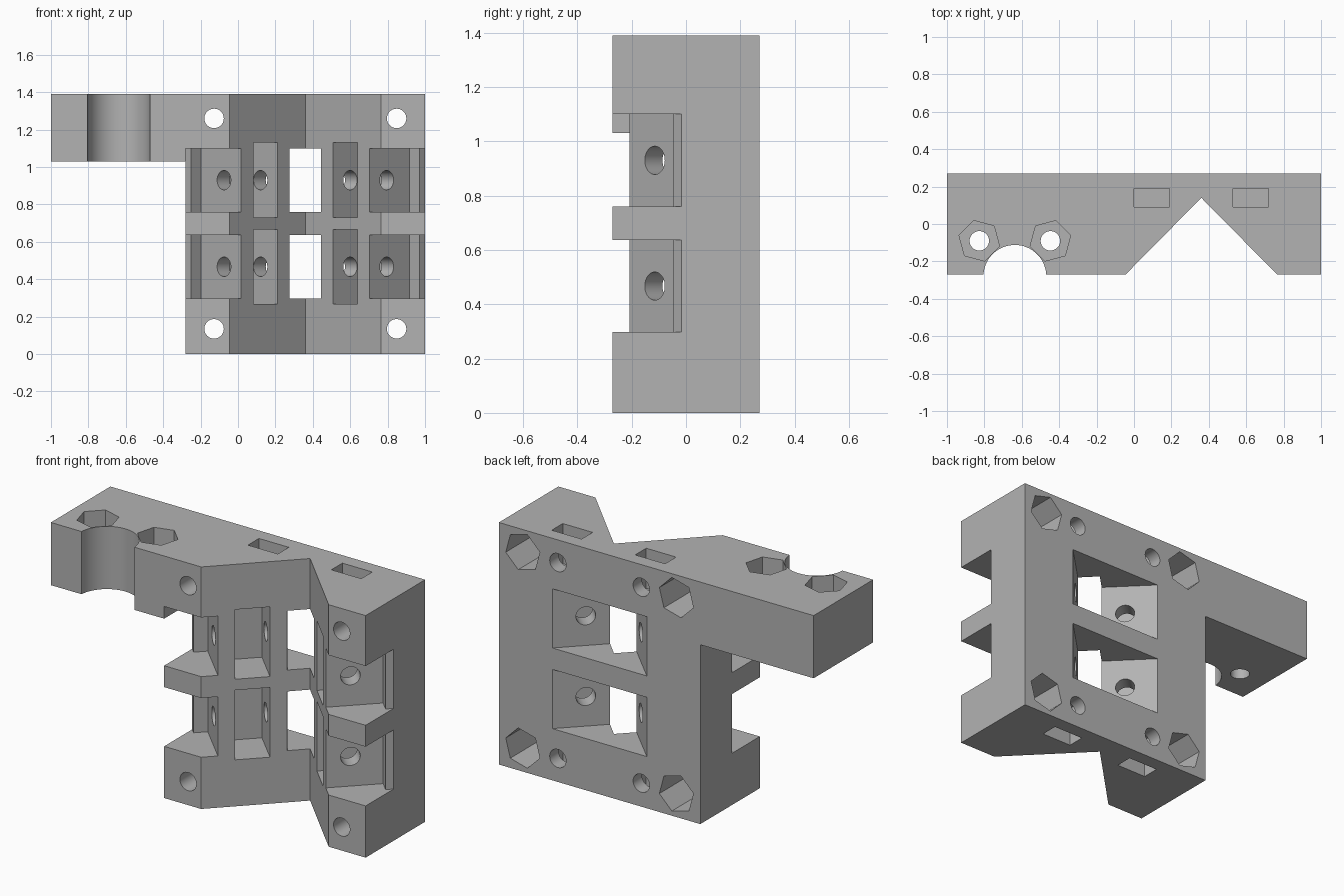
import bpy, bmesh, math
from mathutils import Vector

if "Cube" in bpy.data.objects:
    bpy.data.objects.remove(bpy.data.objects["Cube"], do_unlink=True)

grey = bpy.data.materials.new("plain_grey")
grey.use_nodes = True
grey.diffuse_color = (0.45, 0.45, 0.45, 1)
grey.node_tree.nodes["Principled BSDF"].inputs["Base Color"].default_value = grey.diffuse_color

X, Y, Z = Vector((1, 0, 0)), Vector((0, 1, 0)), Vector((0, 0, 1))
MID = 0.36            # mirror line of the vee block
TOP, BACK, FRONT = 1.39, 0.27, -0.27


def prism(name, pts, lo, hi, u=X, v=Y, w=Z, origin=Vector()):
    """Extrude the outline pts (in u, v) along w from lo to hi."""
    bm = bmesh.new()
    rings = [[bm.verts.new(origin + u * a + v * b + w * t) for a, b in pts] for t in (lo, hi)]
    bm.faces.new(rings[0])
    bm.faces.new(rings[1])
    for i in range(len(pts)):
        j = (i + 1) % len(pts)
        bm.faces.new((rings[0][i], rings[0][j], rings[1][j], rings[1][i]))
    bmesh.ops.recalc_face_normals(bm, faces=bm.faces)
    mesh = bpy.data.meshes.new(name)
    bm.to_mesh(mesh)
    bm.free()
    mesh.materials.append(grey)
    ob = bpy.data.objects.new(name, mesh)
    bpy.context.collection.objects.link(ob)
    return ob


def ngon(cx, cy, r, n=40, turn=0.0):
    return [(cx + r * math.cos(turn + math.tau * i / n),
             cy + r * math.sin(turn + math.tau * i / n)) for i in range(n)]


def rect(x0, x1, y0, y1):
    return [(x0, y0), (x1, y0), (x1, y1), (x0, y1)]


def mirrored(pts, s):
    return [(MID + s * (x - MID), y) for x, y in pts]


def combine(target, tool, operation="DIFFERENCE"):
    mod = target.modifiers.new("combine", "BOOLEAN")
    mod.operation, mod.solver, mod.object = operation, "EXACT", tool
    bpy.context.view_layer.objects.active = target
    bpy.ops.object.modifier_apply(modifier=mod.name)
    bpy.data.objects.remove(tool, do_unlink=True)


# Block with the vee channel
outline = [(-0.28, FRONT), (-0.045, FRONT), (MID, 0.14), (0.765, FRONT),
           (1, FRONT), (1, BACK), (-0.28, BACK)]
block = prism("clamp_block", outline, 0, TOP)

# Two rows of windows, outer pockets, slots and diagonal screw holes
window = [(0.68, 0.29), (0.445, 0.055), (0.445, -0.05), (0.275, -0.05), (0.275, 0.055), (0.04, 0.29)]
pocket = [(0.6, -0.31), (0.917, 0.007), (0.97, -0.046), (1.05, 0.034), (1.05, -0.31)]
slot = [(0.49, -0.03), (0.62, -0.16), (0.81, 0.03), (0.68, 0.16)]
for zc in (0.467, 0.93):
    combine(block, prism("window_cut", window, zc - 0.17, zc + 0.17))
    for s in (1, -1):
        combine(block, prism("pocket_cut", mirrored(pocket, s), zc - 0.17, zc + 0.17))
        combine(block, prism("slot_cut", mirrored(slot, s), zc - 0.2, zc + 0.2))
        along = Vector((-s, 1, 0)).normalized()
        across = Vector((s, 1, 0)).normalized()
        start = Vector((MID + s * (0.8 - MID), -0.12, zc))
        combine(block, prism("diagonal_hole_cut", ngon(0, 0, 0.052), -0.05, 0.42,
                             across, Z, along, start))

# Corner screw holes with hex recesses, and nut slots with blind holes at the back
for s in (1, -1):
    for zc, sz in ((0.135, -1), (1.26, 1)):
        xc = MID + s * 0.488
        combine(block, prism("screw_hole_cut", ngon(xc, zc, 0.052), -0.4, 0.4, X, Z, Y))
        turn = math.radians(-15 * s * sz)
        combine(block, prism("hex_recess_cut", ngon(xc, zc, 0.112, 6, turn), 0.03, 0.4, X, Z, Y))
        nut = mirrored(rect(0.53, 0.72, 0.09, 0.19), s)
        ends = (TOP - 0.23, TOP + 0.1) if sz > 0 else (-0.1, 0.23)
        combine(block, prism("nut_slot_cut", nut, *ends))
        combine(block, prism("blind_hole_cut", ngon(MID + s * 0.265, zc, 0.052), 0.0, 0.4, X, Z, Y))

# Side arm with a round groove and two vertical bolt holes
arm = prism("arm", rect(-1, -0.28, FRONT, BACK), 1.03, TOP)
combine(arm, prism("groove_cut", ngon(-0.637, -0.28, 0.168, 64), 0.9, 1.5))
for s in (1, -1):
    xc = -0.637 + s * 0.19
    combine(arm, prism("bolt_hole_cut", ngon(xc, -0.09, 0.052), 0.9, 1.5))
    combine(arm, prism("hex_top_cut", ngon(xc, -0.09, 0.112, 6, math.radians(15 * s)), 1.19, 1.5))
combine(block, arm, "UNION")

# Merge coplanar seams and keep edges crisp
bm = bmesh.new()
bm.from_mesh(block.data)
bmesh.ops.remove_doubles(bm, verts=bm.verts, dist=0.0001)
bmesh.ops.dissolve_limit(bm, angle_limit=0.01, verts=bm.verts, edges=bm.edges)
bm.to_mesh(block.data)
bm.free()
bpy.ops.object.select_all(action="DESELECT")
block.select_set(True)
bpy.context.view_layer.objects.active = block
bpy.ops.object.shade_smooth_by_angle(angle=math.radians(30))
